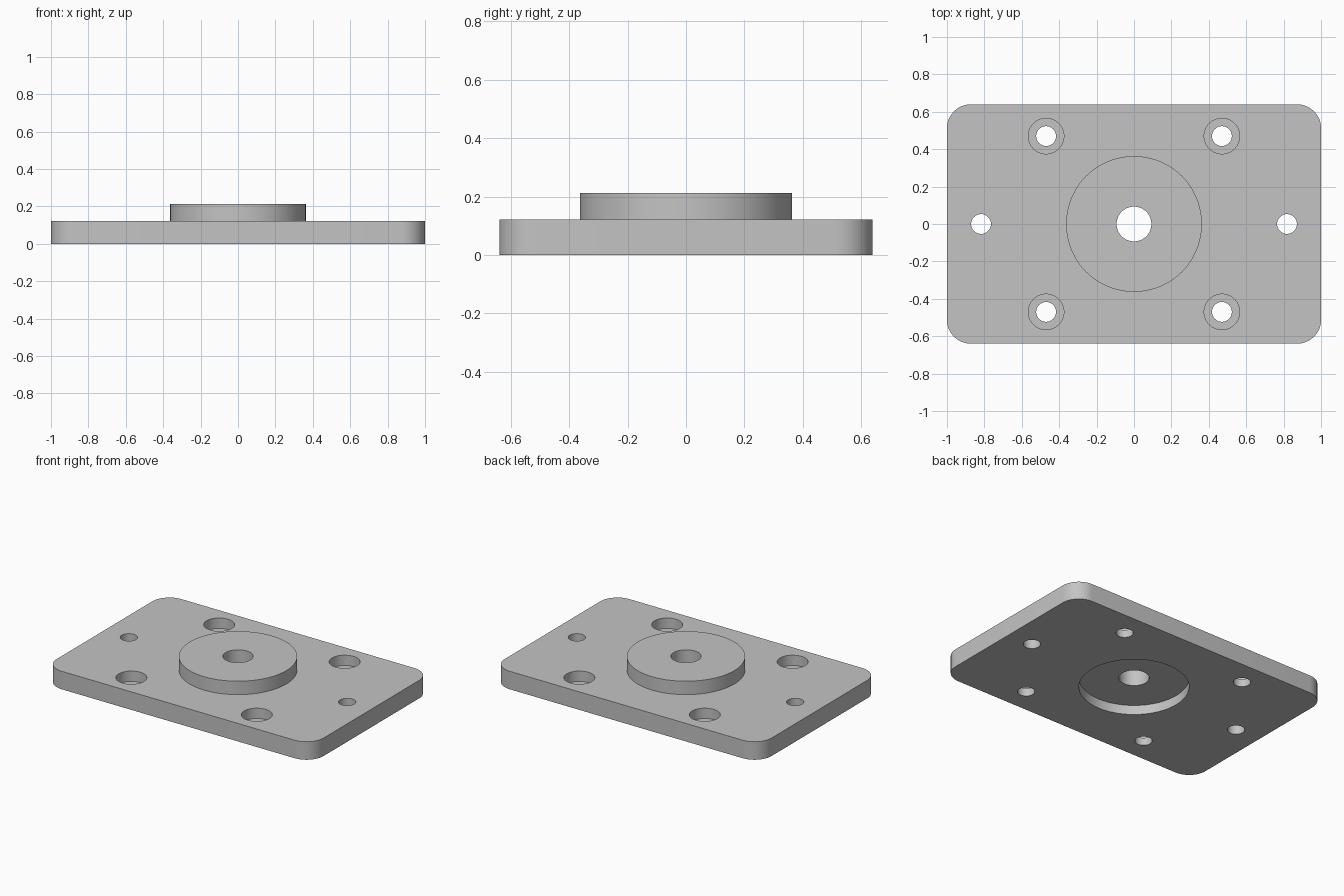
import bpy, bmesh, math

cube = bpy.data.objects.get("Cube")
if cube:
    bpy.data.objects.remove(cube, do_unlink=True)

# Single grey metal colour
metal = bpy.data.materials.new("grey metal")
metal.use_nodes = True
metal.diffuse_color = (0.55, 0.55, 0.55, 1)
metal.node_tree.nodes["Principled BSDF"].inputs["Base Color"].default_value = (0.55, 0.55, 0.55, 1)


def add_object(name, bm):
    mesh = bpy.data.meshes.new(name)
    bm.to_mesh(mesh)
    bm.free()
    mesh.materials.append(metal)
    obj = bpy.data.objects.new(name, mesh)
    bpy.context.collection.objects.link(obj)
    return obj


def cylinder(name, x, y, radius, z0, z1, sides=64):
    bm = bmesh.new()
    bmesh.ops.create_cone(bm, cap_ends=True, segments=sides,
                          radius1=radius, radius2=radius, depth=z1 - z0)
    bmesh.ops.translate(bm, verts=bm.verts, vec=(x, y, (z0 + z1) / 2))
    return add_object(name, bm)


def combine(target, tool, operation):
    mod = target.modifiers.new(tool.name, 'BOOLEAN')
    mod.operation = operation
    mod.solver = 'EXACT'
    mod.object = tool
    bpy.context.view_layer.objects.active = target
    bpy.ops.object.modifier_apply(modifier=mod.name)
    bpy.data.objects.remove(tool, do_unlink=True)


# Base plate with rounded vertical corners
HALF_Y, PLATE_TOP, BOSS_TOP = 0.64, 0.122, 0.213
bm = bmesh.new()
bmesh.ops.create_cube(bm, size=1)
bmesh.ops.scale(bm, verts=bm.verts, vec=(2, 2 * HALF_Y, PLATE_TOP))
bmesh.ops.translate(bm, verts=bm.verts, vec=(0, 0, PLATE_TOP / 2))
uprights = [e for e in bm.edges if abs(e.verts[0].co.z - e.verts[1].co.z) > 0.01]
bmesh.ops.bevel(bm, geom=uprights, offset=0.128, segments=12, profile=0.5, affect='EDGES')
plate = add_object("mounting_plate", bm)

# Raised round boss, the recess beneath it and the central bore
combine(plate, cylinder("boss", 0, 0, 0.363, 0.09, BOSS_TOP, 96), 'UNION')
combine(plate, cylinder("bottom_recess", 0, 0, 0.338, -0.1, 0.064, 96), 'DIFFERENCE')
combine(plate, cylinder("central_bore", 0, 0, 0.093, -0.1, 0.4), 'DIFFERENCE')

# Counterbored bolt holes and plain dowel holes
for sx in (-1, 1):
    for sy in (-1, 1):
        x, y = 0.47 * sx, 0.47 * sy
        combine(plate, cylinder("counterbore", x, y, 0.095, 0.052, 0.4), 'DIFFERENCE')
        combine(plate, cylinder("bolt_hole", x, y, 0.053, -0.1, 0.4), 'DIFFERENCE')
    combine(plate, cylinder("dowel_hole", 0.818 * sx, 0, 0.053, -0.1, 0.4), 'DIFFERENCE')

# Smooth round walls, crisp rims
bpy.ops.object.select_all(action='DESELECT')
plate.select_set(True)
bpy.context.view_layer.objects.active = plate
bpy.ops.object.shade_smooth_by_angle(angle=math.radians(30))
